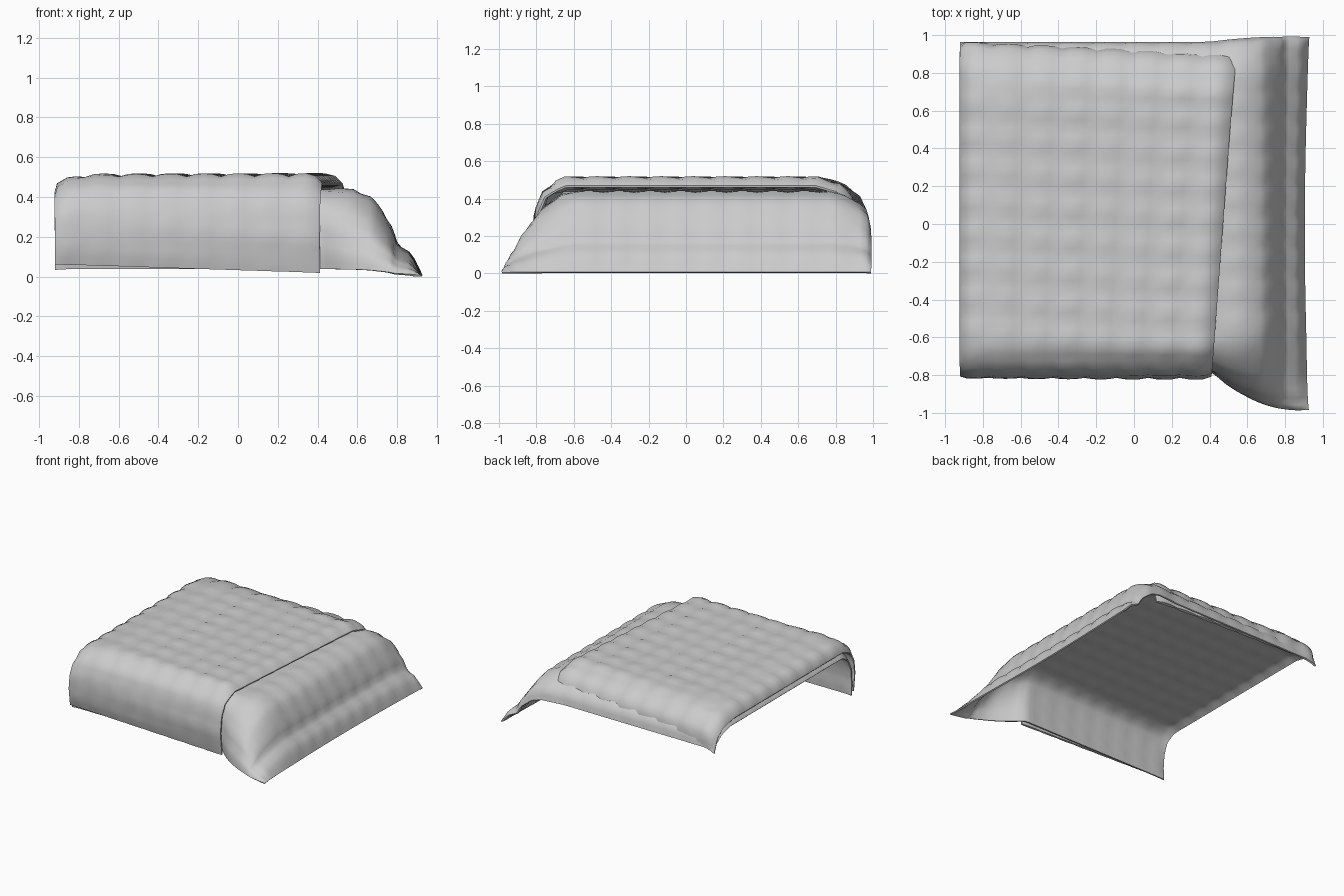
import bpy, bmesh
from math import sin, pi
from mathutils import Vector

if "Cube" in bpy.data.objects:
    bpy.data.objects.remove(bpy.data.objects["Cube"])


def along(pts, t):
    """Point at fraction t of a polyline's length."""
    pts = [Vector(p) for p in pts]
    lens = [(b - a).length for a, b in zip(pts, pts[1:])]
    d = max(0, min(1, t)) * sum(lens)
    for a, b, l in zip(pts, pts[1:], lens):
        if d <= l:
            return a.lerp(b, d / l)
        d -= l
    return pts[-1]


def clamp(t):
    return max(0.0, min(1.0, t))


# Cross-sections: x profile is (x, z); y profile is (y, z factor * drop length)
BASE_X = [(-.92, .37), (-.87, .415), (.45, .425), (.58, .42), (.66, .385),
          (.75, .27), (.79, .16), (.86, .11), (.925, .005)]
TOP_X = [(-.92, .415), (-.87, .46), (-.75, .483), (.4, .485), (.475, .465)]
S = .45   # drop length used to measure arc length along y
BASE_Y = [(-.76, .09), (-.765, .35), (-.755, .65), (-.72, .88), (-.64, 1),
          (.75, 1), (.86, .93), (.93, .8), (.96, .62)]
TOP_Y = [(-.785, .04), (-.803, .4), (-.79, .68), (-.75, .88), (-.65, 1),
         (.72, 1), (.85, .93), (.92, .8), (.96, .55)]


def base_mid(u, v):
    x, z = along(BASE_X, u)
    y, f = along([(a, b * S) for a, b in BASE_Y], v)
    f /= S
    w = 1 - (1 - clamp((x - .4) / .5)) ** 2.2
    if y < -.6:      # the loose front corner flares outward
        lin = clamp(1 - (-.6 - y) / .17)
        k = clamp((.35 - v) / .35)
        y = -.6 + (y + .6) * (1 + .6 * w) - .8 * w * .16 * clamp((1 - f) / .9)
        f = f + (lin - f) * w * .3
    elif y > .6:
        y += .03 * w * (y - .6) / .36
    x -= .025 * sin(pi * clamp(v)) * clamp((x - .7) / .2)
    return Vector((x, y, z * f))


def top_mid(u, v):
    x, z = along(TOP_X, u)
    y, f = along([(a, b * S) for a, b in TOP_Y], v)
    f /= S
    s = (x + .92) / 1.4
    z = z * f + (1 - f) * .045 * (1 - s) * (1 if y < 0 else 0)
    x += .075 * (y - .06) * s
    if y > .5:
        y -= .06 * s * (y - .5) / .46
    return Vector((x, y, z))


def quilt(name, mid, nu, nv, puff, skew, sub=4):
    """Closed padded sheet with a grid of stitched pockets."""
    bm = bmesh.new()
    U, V = nu * sub, nv * sub
    grids = []
    e = .012
    for side in (1, -1):
        g = []
        for i in range(U + 1):
            row = []
            for j in range(V + 1):
                u, v = i / U, j / V
                p = mid(u, v)
                du = mid(min(1, u + e), v) - mid(max(0, u - e), v)
                dv = mid(u, min(1, v + e)) - mid(u, max(0, v - e))
                n = du.cross(dv).normalized()
                pu = abs(sin(pi * u * nu))
                pv = abs(sin(pi * (v * nv + skew * u)))
                rim = min(1, 8 * min(u, 1 - u, v, 1 - v) * 4)
                soft = .55 if v < .2 else 1
                h = .005 + puff * soft * (.45 * rim + .55 * (pu * pv) ** .6 * (.4 + .6 * rim))
                q = p + n * h * side
                q.z = max(q.z, 0)
                row.append(bm.verts.new(q))
            g.append(row)
        grids.append(g)
    a, b = grids
    for i in range(U):
        for j in range(V):
            bm.faces.new((a[i][j], a[i+1][j], a[i+1][j+1], a[i][j+1]))
            bm.faces.new((b[i][j], b[i][j+1], b[i+1][j+1], b[i+1][j]))
    # stitched border joins both sides
    ring = ([(i, 0) for i in range(U)] + [(U, j) for j in range(V)] +
            [(i, V) for i in range(U, 0, -1)] + [(0, j) for j in range(V, 0, -1)])
    for (i, j), (k, l) in zip(ring, ring[1:] + ring[:1]):
        bm.faces.new((a[k][l], a[i][j], b[i][j], b[k][l]))
    bmesh.ops.recalc_face_normals(bm, faces=bm.faces)
    for f in bm.faces:
        f.smooth = True
    me = bpy.data.meshes.new(name)
    bm.to_mesh(me)
    bm.free()
    ob = bpy.data.objects.new(name, me)
    bpy.context.collection.objects.link(ob)
    bpy.context.view_layer.objects.active = ob
    bpy.ops.object.select_all(action='DESELECT')
    ob.select_set(True)
    bpy.ops.object.shade_smooth_by_angle(angle=.8)


# Lower layer draped over the right and front sides
quilt("lower_quilt", base_mid, 12, 13, .016, 0)
# Folded-over upper layer with a slanted free edge
quilt("folded_upper_quilt", top_mid, 8, 13, .03, .6)
